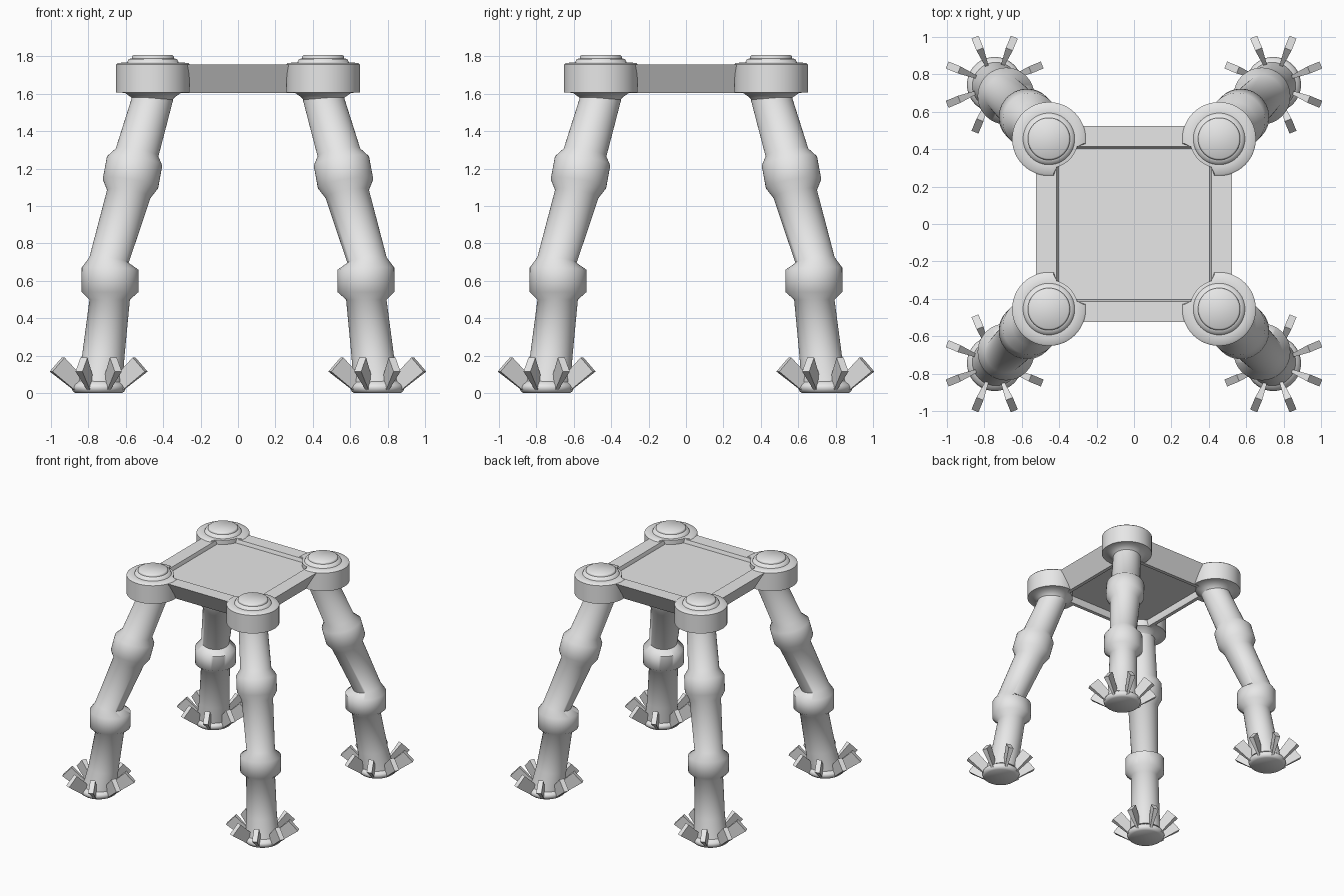
import bpy, bmesh
from math import sin, cos, pi, radians
from mathutils import Vector, Matrix

cube = bpy.data.objects.get("Cube")
if cube:
    bpy.data.objects.remove(cube, do_unlink=True)

GREY = (0.8, 0.8, 0.8, 1)
grey = bpy.data.materials.new("plain_grey")
grey.use_nodes = True
grey.diffuse_color = GREY
grey.node_tree.nodes["Principled BSDF"].inputs["Base Color"].default_value = GREY

CORNERS = {"front_left": (1, -1), "front_right": (-1, -1),
           "back_left": (1, 1), "back_right": (-1, 1)}
CAP, FOOT, SIDES = 0.455, 0.745, 48


def finish(name, bm, angle=40):
    bmesh.ops.recalc_face_normals(bm, faces=bm.faces[:])
    mesh = bpy.data.meshes.new(name)
    bm.to_mesh(mesh)
    bm.free()
    mesh.materials.append(grey)
    mesh.shade_smooth()
    mesh.set_sharp_from_angle(angle=radians(angle))
    obj = bpy.data.objects.new(name, mesh)
    bpy.context.collection.objects.link(obj)
    return obj


def skin(bm, rings, closed=False):
    """Join rings of points with quads; cap both ends unless closed."""
    loops = [[bm.verts.new(p) for p in ring] for ring in rings]
    pairs = list(zip(loops, loops[1:]))
    if closed:
        pairs.append((loops[-1], loops[0]))
    else:
        bm.faces.new(loops[0])
        bm.faces.new(loops[-1])
    for a, b in pairs:
        n = len(a)
        for i in range(n):
            j = (i + 1) % n
            bm.faces.new((a[i], a[j], b[j], b[i]))


def circle(d, z, r, tilt=0):
    """Ring centred on the corner diagonal, leaning outward by tilt degrees."""
    turn = Matrix.Rotation(radians(tilt), 3, Vector((1, -1, 0)))
    return [Vector((d, d, z)) + turn @ Vector((r * cos(a), r * sin(a), 0))
            for a in (2 * pi * i / SIDES for i in range(SIDES))]


def mirrored(bm, sx, sy):
    bmesh.ops.scale(bm, verts=bm.verts[:], vec=(sx, sy, 1))
    return bm


# Square frame with an undercut outer face
bm = bmesh.new()
section = [(0.525, 1.757), (0.415, 1.757), (0.405, 1.73),
           (0.395, 1.65), (0.405, 1.605), (0.435, 1.605)]
skin(bm, [[(h * x, h * y, z) for x, y in ((1, 1), (-1, 1), (-1, -1), (1, -1))]
          for h, z in section], closed=True)
finish("frame", bm, 30)

# Sunken seat panel
bm = bmesh.new()
bmesh.ops.create_cube(bm, size=1, matrix=Matrix.Translation((0, 0, 1.695))
                      @ Matrix.Diagonal((0.82, 0.82, 0.07, 1)))
finish("seat_panel", bm)

# Profiles: radius and height for the cap and its button
cap_profile = [(0.1, 1.56), (0.115, 1.58), (0.15, 1.605), (0.197, 1.608),
               (0.197, 1.757), (0.188, 1.765), (0.145, 1.768)]
button_profile = [(0.142, 1.76), (0.13, 1.785), (0.113, 1.79),
                  (0.112, 1.8), (0.104, 1.807)]
# Leg rings: diagonal offset, height, radius, tilt
leg_rings = [(0.45, 1.63, 0.105, 15), (0.455, 1.58, 0.108, 15),
             (0.54, 1.285, 0.116, 15), (0.553, 1.24, 0.15, 13),
             (0.575, 1.12, 0.15, 13), (0.584, 1.065, 0.118, 15),
             (0.69, 0.71, 0.106, 12), (0.684, 0.665, 0.152, 3),
             (0.684, 0.54, 0.152, 0), (0.686, 0.5, 0.108, 0),
             (0.72, 0.2, 0.113, 5), (0.74, 0.06, 0.125, 0)]
foot_profile = [(0.11, 0.07), (0.14, 0.045), (0.148, 0.03),
                (0.138, 0.01), (0.125, 0)]
# Claw blade: radius, height, half thickness, going round the blade outline
claw_outline = [(0.1, 0.09, 0.008), (0.205, 0.19, 0.02),
                (0.275, 0.115, 0.02), (0.14, 0.015, 0.008)]

for corner, (sx, sy) in CORNERS.items():
    # Corner cap, trimmed back where it meets the seat pocket
    bm = bmesh.new()
    skin(bm, [circle(CAP, z, r) for r, z in cap_profile])
    centre = Vector((CAP, CAP))
    for v in bm.verts:
        out = v.co.xy - centre
        if v.co.x < 0.415 and v.co.y < 0.415 and out.length > 0.157:
            v.co.xy = centre + out.normalized() * 0.157
    finish(corner + "_cap", mirrored(bm, sx, sy))

    bm = bmesh.new()
    skin(bm, [circle(CAP, z, r) for r, z in button_profile])
    finish(corner + "_cap_button", mirrored(bm, sx, sy), 60)

    # Jointed leg
    bm = bmesh.new()
    skin(bm, [circle(*ring) for ring in leg_rings])
    finish(corner + "_leg", mirrored(bm, sx, sy), 60)

    # Foot disc
    bm = bmesh.new()
    skin(bm, [circle(FOOT, z, r) for r, z in foot_profile])
    finish(corner + "_foot", mirrored(bm, sx, sy), 60)

    # Ring of claws
    bm = bmesh.new()
    for k in range(8):
        a = pi / 8 + k * pi / 4
        radial, side = Vector((cos(a), sin(a), 0)), Vector((-sin(a), cos(a), 0))
        base = Vector((FOOT, FOOT, 0))
        skin(bm, [[base + radial * r + side * t * s + Vector((0, 0, z))
                   for r, z, t in claw_outline] for s in (-1, 1)])
    finish(corner + "_claws", mirrored(bm, sx, sy), 20)
